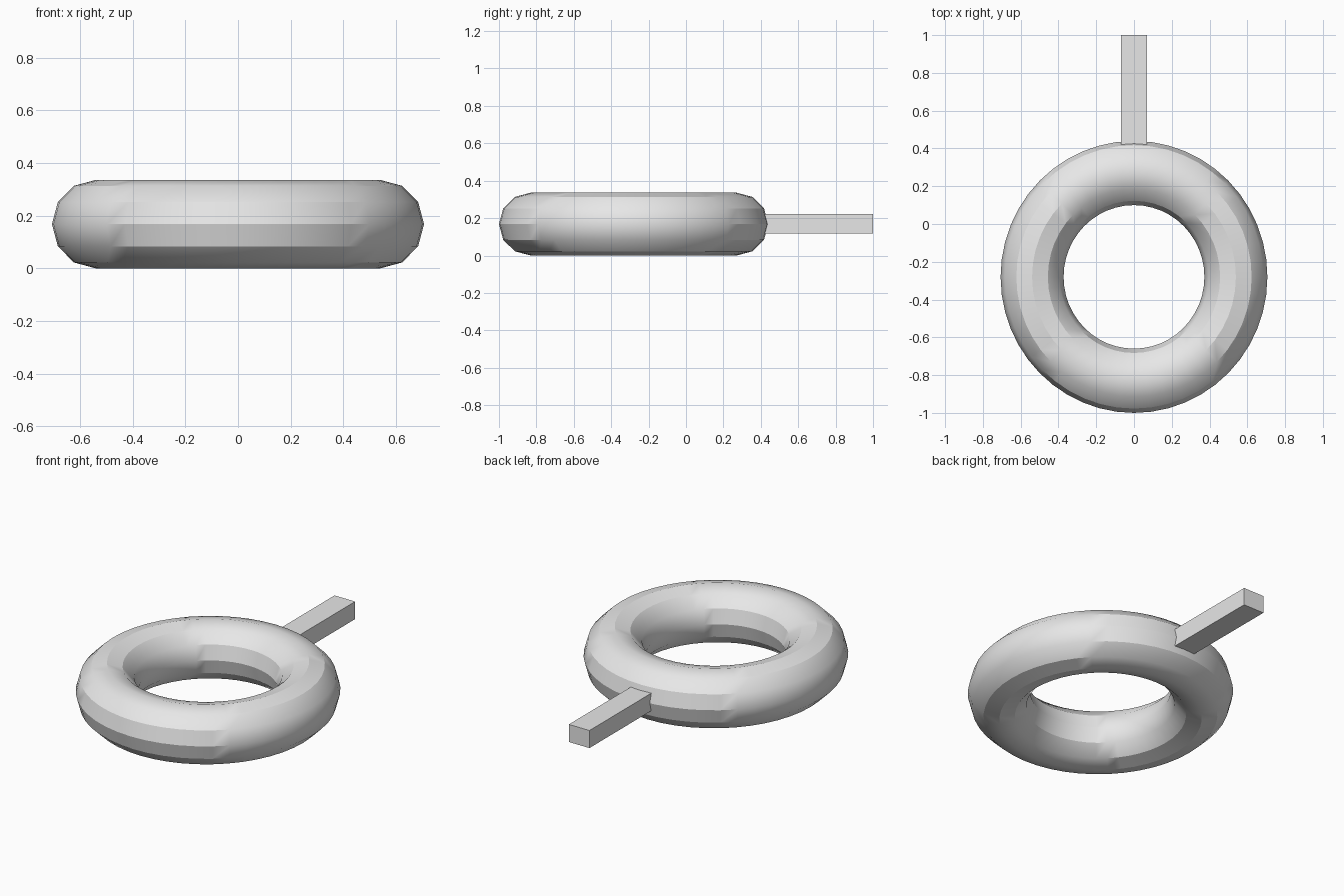
import bpy
import math

cube = bpy.data.objects.get("Cube")
if cube:
    bpy.data.objects.remove(cube, do_unlink=True)

# One plain grey material
GREY = (0.8, 0.8, 0.8, 1.0)
grey = bpy.data.materials.new("light grey")
grey.diffuse_color = GREY
grey.use_nodes = True
for node in grey.node_tree.nodes:
    if node.type == "BSDF_PRINCIPLED":
        node.inputs["Base Color"].default_value = GREY


def finish(name, scale):
    """Name the active object, apply its scale and give it the material."""
    obj = bpy.context.object
    obj.name = name
    obj.scale = scale
    bpy.ops.object.transform_apply(location=False, rotation=False, scale=True)
    obj.data.materials.append(grey)
    return obj


# Ring: twelve-sided section, slightly narrower in x than in y
bpy.ops.mesh.primitive_torus_add(
    major_segments=48, minor_segments=12,
    major_radius=0.55, minor_radius=0.17, location=(0, -0.28, 0.168))
finish("ring", (0.981, 1.0, 0.988))
bpy.ops.object.shade_smooth_by_angle(angle=math.radians(30))

# Handle: straight bar whose inner end is buried in the back of the ring
y0, y1 = 0.38, 1.0
z0, z1 = 0.118, 0.222
bpy.ops.mesh.primitive_cube_add(size=1, location=(0, (y0 + y1) / 2, (z0 + z1) / 2))
finish("handle", (0.135, y1 - y0, z1 - z0))
